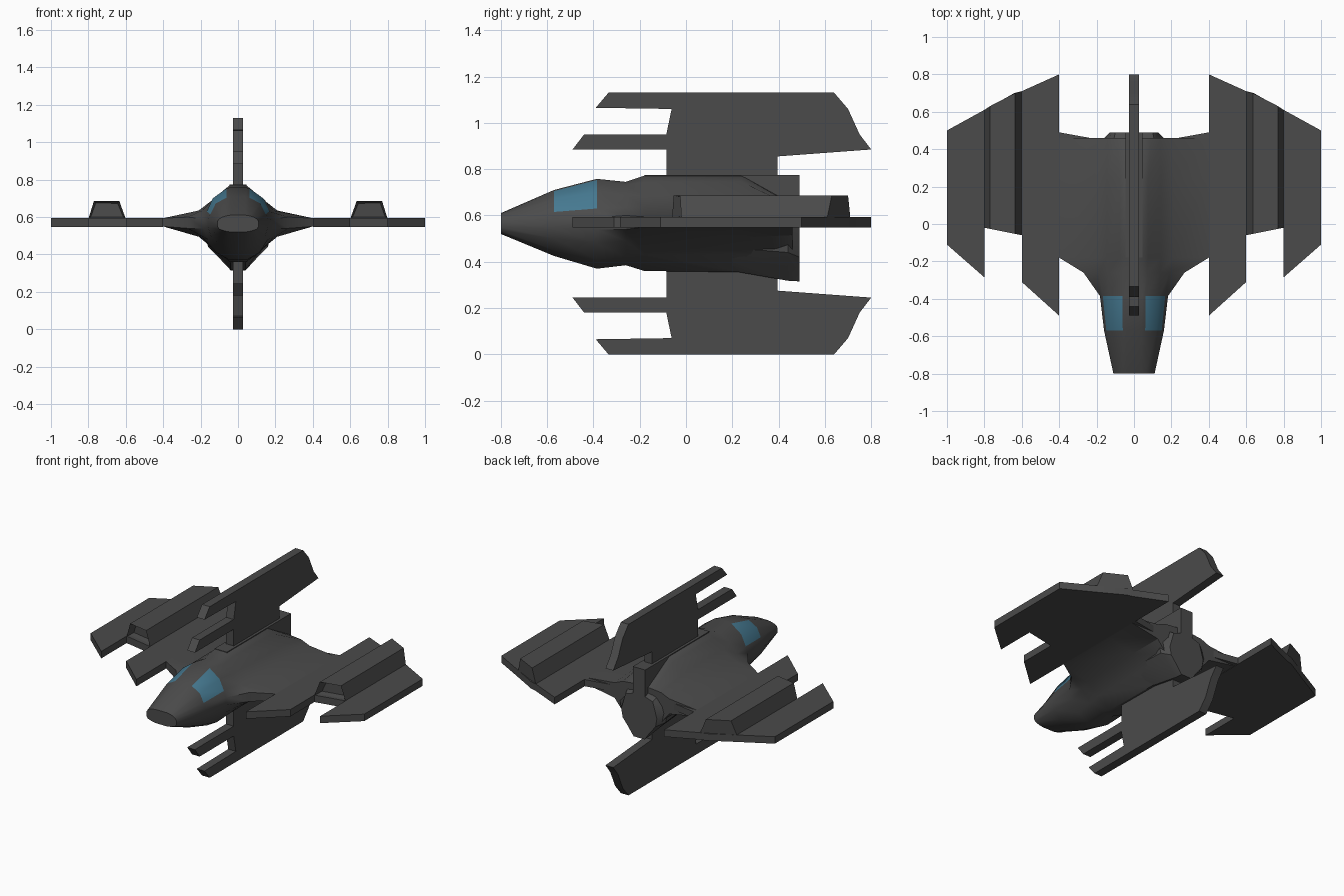
import bpy, bmesh

if "Cube" in bpy.data.objects:
    bpy.data.objects.remove(bpy.data.objects["Cube"])


def material(name, rgb):
    m = bpy.data.materials.new(name)
    m.diffuse_color = (*rgb, 1)
    m.use_nodes = True
    m.node_tree.nodes["Principled BSDF"].inputs["Base Color"].default_value = m.diffuse_color
    return m


HULL = material("dark_grey_hull", (0.07, 0.07, 0.07))
GLASS = material("blue_glass", (0.06, 0.19, 0.28))


def finish(name, bm, angle=0.6):
    bmesh.ops.recalc_face_normals(bm, faces=bm.faces)
    me = bpy.data.meshes.new(name)
    bm.to_mesh(me)
    bm.free()
    ob = bpy.data.objects.new(name, me)
    bpy.context.collection.objects.link(ob)
    me.materials.append(HULL)
    me.materials.append(GLASS)
    bpy.ops.object.select_all(action='DESELECT')
    ob.select_set(True)
    bpy.context.view_layer.objects.active = ob
    bpy.ops.object.shade_smooth_by_angle(angle=angle)
    return ob


def loft(name, rings, glass=None, angle=0.6):
    """Skin a list of equal-length closed rings; glass(i, j) picks window faces."""
    bm = bmesh.new()
    vs = [[bm.verts.new(p) for p in r] for r in rings]
    n = len(vs[0])
    for i in range(len(vs) - 1):
        for j in range(n):
            k = (j + 1) % n
            f = bm.faces.new((vs[i][j], vs[i][k], vs[i + 1][k], vs[i + 1][j]))
            if glass and glass(i, j):
                f.material_index = 1
    bm.faces.new(vs[0])
    bm.faces.new(vs[-1])
    return finish(name, bm, angle)


def symmetric_ring(y, half):
    return [(x, y, z) for x, z in half] + [(-x, y, z) for x, z in reversed(half)]


def plate(name, outline, place, lo, hi):
    """Extrude a flat outline between two offsets, with softened rims."""
    bm = bmesh.new()
    a = [bm.verts.new(place(u, v, lo)) for u, v in outline]
    b = [bm.verts.new(place(u, v, hi)) for u, v in outline]
    bm.faces.new(a)
    bm.faces.new(b)
    for i in range(len(a)):
        j = (i + 1) % len(a)
        bm.faces.new((a[i], a[j], b[j], b[i]))
    return finish(name, bm, 0.3)


# Fuselage: half sections from the top ridge, round the side, to the keel
sections = [
    (-0.80, [(.04, .61), (.06, .607), (.085, .60), (.103, .588), (.11, .575),
             (.11, .55), (.10, .535), (.07, .525), (.04, .52)]),
    (-0.57, [(.04, .71), (.06, .705), (.12, .672), (.148, .615), (.16, .585),
             (.16, .545), (.145, .50), (.10, .45), (.04, .425)]),
    (-0.385, [(.045, .758), (.062, .753), (.135, .70), (.167, .63), (.182, .59),
              (.182, .54), (.16, .48), (.115, .41), (.045, .37)]),
    (-0.26, [(.04, .745), (.07, .732), (.14, .69), (.19, .635), (.27, .60),
             (.27, .54), (.19, .49), (.12, .42), (.04, .385)]),
    (-0.18, [(.042, .772), (.075, .745), (.145, .685), (.21, .635), (.40, .594),
             (.40, .55), (.21, .495), (.13, .43), (.042, .36)]),
    (0.24, [(.042, .772), (.075, .745), (.145, .68), (.21, .635), (.40, .594),
            (.40, .55), (.21, .505), (.13, .43), (.042, .355)]),
    (0.46, [(.042, .65), (.09, .645), (.14, .64), (.20, .615), (.40, .594),
            (.40, .55), (.20, .515), (.13, .43), (.042, .335)]),
]
loft("fuselage", [symmetric_ring(y, h) for y, h in sections],
     glass=lambda i, j: i == 1 and j in (1, 2, 14, 15))

# Rear corners of the wing roots
for s, side in ((1, "right"), (-1, "left")):
    plate(side + "_wing_root", [(.19, .40), (.40, .40), (.40, .49), (.19, .452)],
          lambda u, v, w: (s * u, v, w), .55, .594)

# Dorsal spine
loft("dorsal_spine", [[(x, y, z) for x, z in
                       ((-.045, .60), (-.045, .775), (.045, .775), (.045, .60))]
                      for y in (-.18, .49)])

# Tail engine bulge under the spine
tail = [
    (0.20, [(.04, .62), (.10, .60), (.15, .53), (.15, .46), (.10, .40), (.04, .36)]),
    (0.44, [(.04, .62), (.11, .61), (.18, .53), (.16, .44), (.10, .38), (.04, .318)]),
    (0.49, [(.04, .60), (.10, .58), (.13, .475), (.12, .42), (.08, .37), (.04, .315)]),
]
loft("tail_engine", [symmetric_ring(y, h) for y, h in tail])

# Side wings with forked leading edges
wing = [(.40, .80), (.40, -.49), (.60, -.31), (.60, -.06), (.80, -.02),
        (.80, -.285), (1.0, -.11), (1.0, .50), (.80, .61), (.64, .70), (.60, .71)]
for s, side in ((1, "right"), (-1, "left")):
    plate(side + "_wing", wing, lambda u, v, w: (s * u, v, w), .548, .594)

    # Engine pod on the wing, with a recessed intake
    bm = bmesh.new()
    profile = [(.60, .59, .71), (.635, .687, .70), (.77, .687, .63), (.80, .59, .61)]
    f = [bm.verts.new((s * x, -.06 + (x - .6) * .2, z)) for x, z, _ in profile]
    b = [bm.verts.new((s * x, y, z)) for x, z, y in profile]
    intake = bm.faces.new(f)
    bm.faces.new(b)
    for i in range(4):
        j = (i + 1) % 4
        bm.faces.new((f[i], f[j], b[j], b[i]))
    bmesh.ops.recalc_face_normals(bm, faces=bm.faces)
    bmesh.ops.inset_region(bm, faces=[intake], thickness=.016)
    bmesh.ops.translate(bm, verts=intake.verts, vec=(0, .06, 0))
    finish(side + "_wing_pod", bm, 0.3)

# Upper and lower fins with pylons, mirrored about the hull axis
AXIS = .565
fin = [(-.49, .885), (-.44, .95), (-.085, .95), (-.062, 1.06), (-.39, 1.065),
       (-.335, 1.13), (.64, 1.13), (.70, 1.06), (.75, .95), (.80, .885),
       (.395, .855), (.395, .70), (-.085, .70), (-.085, .885)]
for s, side in ((1, "upper"), (-1, "lower")):
    plate(side + "_fin", fin,
          lambda u, v, w: (w, u, AXIS + s * (v - AXIS)), -.028, .028)
